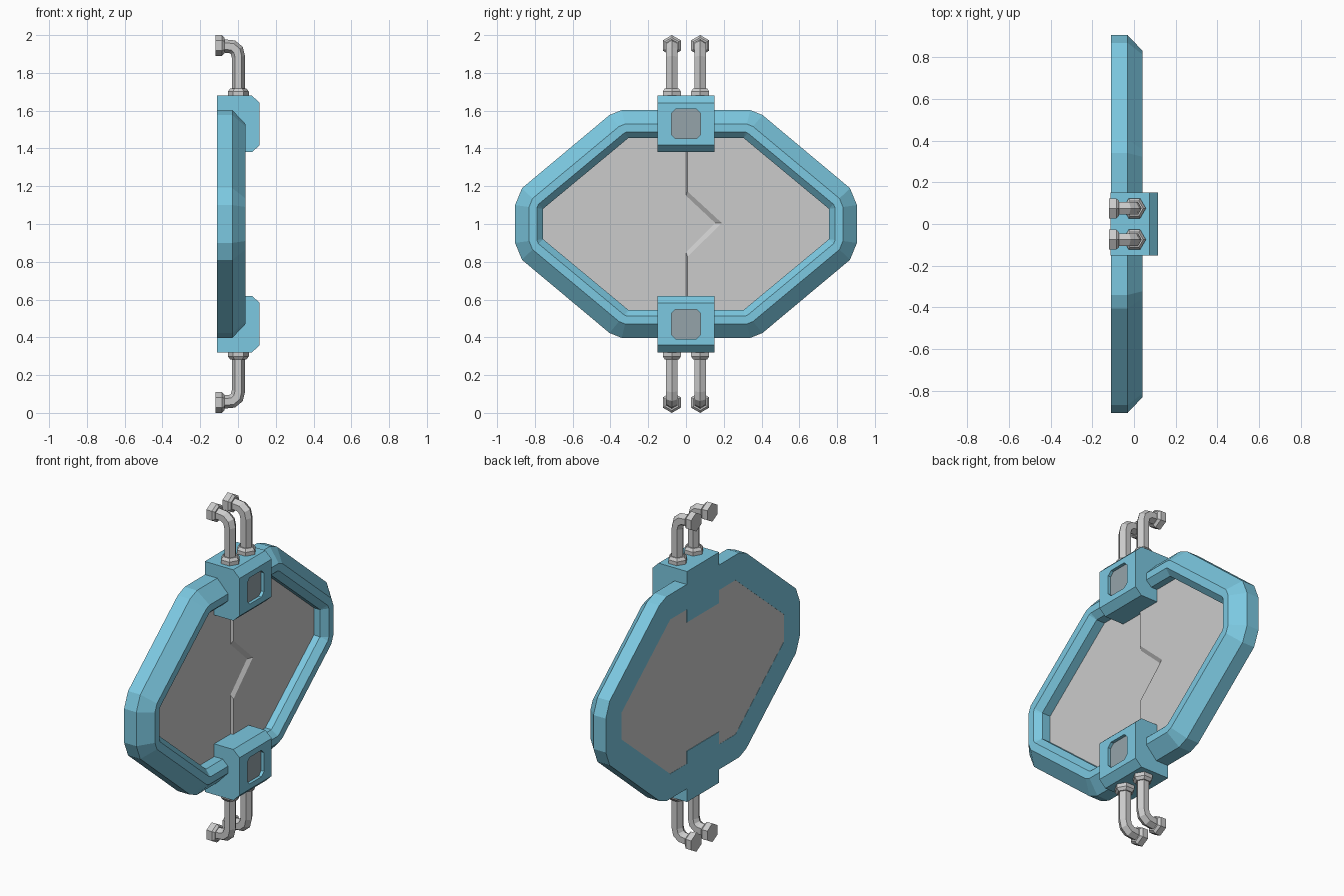
import bpy, bmesh, math
from mathutils import Vector

if "Cube" in bpy.data.objects:
    bpy.data.objects.remove(bpy.data.objects["Cube"])


def material(name, rgb):
    m = bpy.data.materials.new(name)
    m.diffuse_color = (*rgb, 1)
    m.use_nodes = True
    m.node_tree.nodes["Principled BSDF"].inputs["Base Color"].default_value = m.diffuse_color
    return m


BLUE = material("blue_paint", (0.2, 0.58, 0.75))
DARK = material("dark_window", (0.3, 0.37, 0.4))


def loft(name, rings, mat=None, closed=False):
    """Skin a list of equal-length rings; cap the ends or close into a loop."""
    bm = bmesh.new()
    vs = [[bm.verts.new(p) for p in r] for r in rings]
    n = len(rings[0])
    pairs = list(zip(vs, vs[1:])) + ([(vs[-1], vs[0])] if closed else [])
    for a, b in pairs:
        for i in range(n):
            j = (i + 1) % n
            bm.faces.new((a[i], a[j], b[j], b[i]))
    if not closed:
        bm.faces.new(vs[0][::-1])
        bm.faces.new(vs[-1])
    bmesh.ops.remove_doubles(bm, verts=bm.verts, dist=1e-4)
    bmesh.ops.recalc_face_normals(bm, faces=bm.faces)
    me = bpy.data.meshes.new(name)
    bm.to_mesh(me)
    bm.free()
    ob = bpy.data.objects.new(name, me)
    bpy.context.collection.objects.link(ob)
    if mat:
        me.materials.append(mat)
    return ob


def flat(outline, x):
    """Place a (y, z) outline at depth x, with z measured from mid height."""
    return [(x, y, 1 + z) for y, z in outline]


def four_way(q):
    """Mirror a quarter outline into a full loop."""
    half = q + [(y, -z) for y, z in reversed(q)]
    return half + [(-y, z) for y, z in reversed(half)]


# Frame: chamfered rim blending into a plain octagonal opening
outer = four_way([(.34, .603), (.405, .577), (.868, .19), (.905, .10)])
inner = four_way([(.305, .455), (.305, .455), (.757, .08), (.757, .08)])


def blend(t):
    return [(a[0] + (b[0] - a[0]) * t, a[1] + (b[1] - a[1]) * t) for a, b in zip(outer, inner)]


rim = [(0, -.11), (0, -.03), (.5, .04), (.78, .04), (1, .005), (1, -.11)]
loft("frame", [flat(blend(t), x) for t, x in rim], BLUE, closed=True)

# Two door halves meeting on a zigzag seam, the right one slightly proud
edge = [(.305, .455), (.757, .08), (.757, -.08), (.305, -.455)]
seam = [(0, -.455), (0, -.15), (.155, .005), (0, .15), (0, .455)]
lip = [(.008, -.455), (.008, -.172), (.19, .005), (.008, .172), (.008, .455)]
left_door = [(-y, z) for y, z in edge] + seam
loft("left_door", [flat(left_door, x) for x in (-.109, -.05)])
loft("right_door", [flat(edge + seam, -.109), flat(edge + seam, -.05), flat(edge + lip, -.035)])

# Clamp blocks, windows and pipes, mirrored top and bottom
HEX = [(math.cos(math.radians(60 * i)), math.sin(math.radians(60 * i))) for i in range(6)]


def tube(name, path, y, s):
    """Hexagonal sweep in the xz plane through (x, z, radius) points."""
    pts = [Vector((p[0], p[1])) for p in path]
    rings = []
    for i, p in enumerate(pts):
        d0 = (p - pts[i - 1]).normalized() if i else (pts[1] - p).normalized()
        d1 = (pts[i + 1] - p).normalized() if i < len(pts) - 1 else d0
        d = (d0 + d1).normalized()
        side = Vector((d.y, -d.x)) / d.dot(d0)
        r = path[i][2]
        rings.append([(p.x + side.x * c * r, y + k * r, 1 + s * (p.y + side.y * c * r))
                      for c, k in HEX])
    return loft(name, rings)


block = [(-.112, .38), (.074, .38), (.115, .418), (.115, .64), (.074, .68), (-.112, .68)]
w, c = .078, .055
window = [(w, c), (c, w), (-c, w), (-w, c), (-w, -c), (-c, -w), (c, -w), (w, -c)]
for s, tag in ((1, "upper"), (-1, "lower")):
    body = loft(tag + "_clamp", [[(x, y, 1 + s * z) for x, z in block] for y in (-.15, .15)], BLUE)
    hole = [(y, s * .53 + z) for y, z in window]
    cutter = loft(tag + "_window_cutter", [flat(hole, x) for x in (.095, .2)], BLUE)
    cutter.hide_render = True
    cutter.hide_set(True)
    mod = body.modifiers.new("window", "BOOLEAN")
    mod.operation = "DIFFERENCE"
    mod.object = cutter
    loft(tag + "_window", [flat(hole, x) for x in (.09, .097)], DARK)

    for y, side in ((-.075, "left"), (.075, "right")):
        n = f"{tag}_{side}_"
        tube(n + "pipe", [(.002, .66, .035), (.002, .885, .035), (-.006, .918, .035),
                          (-.03, .938, .035), (-.1, .945, .035)], y, s)
        tube(n + "base_collar", [(.002, .67, .055), (.002, .702, .055), (.002, .718, .042)], y, s)
        tube(n + "end_collar", [(-.12, .945, .055), (-.085, .945, .055), (-.072, .945, .042)], y, s)
